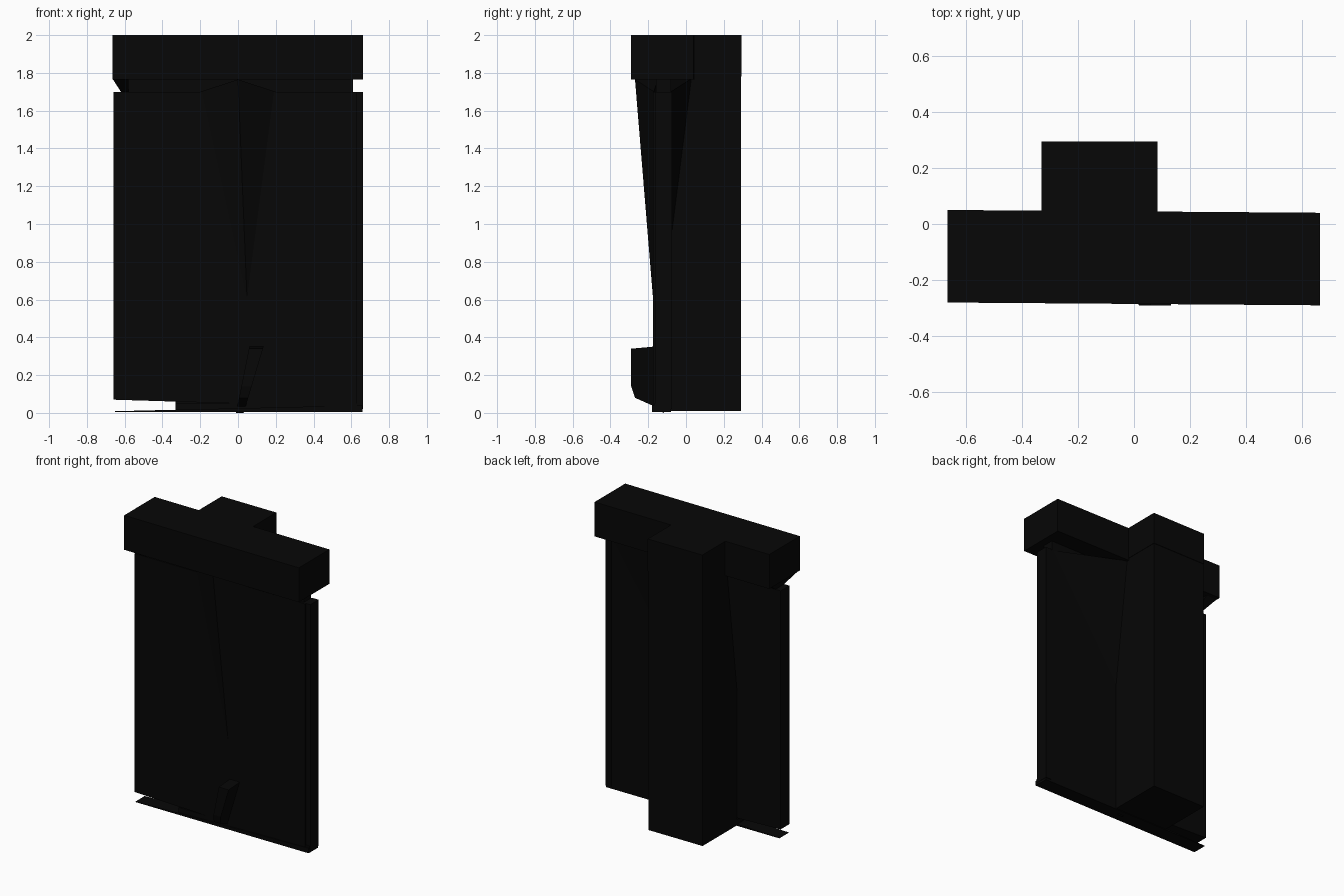
import bpy
import bmesh

if "Cube" in bpy.data.objects:
    bpy.data.objects.remove(bpy.data.objects["Cube"])

# Near-black finish shared by every part
mat = bpy.data.materials.new("dark_finish")
mat.diffuse_color = (0.002, 0.002, 0.002, 1)
mat.use_nodes = True
mat.node_tree.nodes["Principled BSDF"].inputs["Base Color"].default_value = mat.diffuse_color


def finish(name, bm):
    bmesh.ops.recalc_face_normals(bm, faces=bm.faces)
    me = bpy.data.meshes.new(name)
    bm.to_mesh(me)
    bm.free()
    me.materials.append(mat)
    ob = bpy.data.objects.new(name, me)
    bpy.context.collection.objects.link(ob)
    return ob


def prism(name, bottom, top):
    """Solid between two matching rings of points."""
    bm = bmesh.new()
    a = [bm.verts.new(p) for p in bottom]
    b = [bm.verts.new(p) for p in top]
    bm.faces.new(a)
    bm.faces.new(b)
    for i in range(len(a)):
        j = (i + 1) % len(a)
        bm.faces.new((a[i], a[j], b[j], b[i]))
    return finish(name, bm)


def hull(name, points):
    """Faceted wedge through a few points."""
    bm = bmesh.new()
    verts = [bm.verts.new(p) for p in points]
    bmesh.ops.convex_hull(bm, input=verts)
    return finish(name, bm)


def ring(x, y, z):
    return [(x[0], y[0], z), (x[1], y[0], z), (x[1], y[1], z), (x[0], y[1], z)]


def box(name, x, y, z):
    return prism(name, ring(x, y, z[0]), ring(x, y, z[1]))


# Main slab, its lower edge rising towards the left, with a stepped right edge
slab_low = [(-0.66, -0.175, 0.07), (0.63, -0.175, 0.03),
            (0.63, -0.08, 0.03), (-0.66, -0.08, 0.07)]
prism("slab", slab_low, ring((-0.66, 0.63), (-0.175, -0.08), 1.70))
box("slab_edge_strip", (0.62, 0.663), (-0.165, -0.075), (0.02, 1.70))

# Narrow wedge leaning forward under the cap
hull("front_wedge", [(0.0, -0.27, 1.765), (-0.2, -0.17, 1.70),
                     (0.2, -0.17, 1.70), (0.05, -0.17, 0.55), (0.0, -0.15, 1.765)])

# Base sheet under the slab, thin at the left end
prism("base_sheet", ring((-0.65, 0.66), (-0.18, -0.08), 0.006),
      [(-0.65, -0.18, 0.009), (0.66, -0.18, 0.04),
       (0.66, -0.08, 0.04), (-0.65, -0.08, 0.009)])
box("base_block", (-0.33, 0.66), (-0.17, -0.08), (0.01, 0.05))

# Recessed neck and the flare at its left end
box("neck", (-0.61, 0.61), (-0.16, -0.08), (1.69, 1.77))
prism("neck_flare", ring((-0.62, -0.58), (-0.17, -0.08), 1.70),
      ring((-0.665, -0.58), (-0.27, 0.03), 1.77))

# Top cap, very slightly skewed in plan
cap = [(-0.665, -0.28), (0.663, -0.29), (0.663, 0.04), (-0.665, 0.05)]
prism("top_cap", [(x, y, 1.765) for x, y in cap], [(x, y, 2.0) for x, y in cap])

# Rear column and its cap
box("rear_column", (-0.33, 0.08), (-0.08, 0.292), (0.01, 1.79))
box("rear_column_cap", (-0.33, 0.083), (0.0, 0.295), (1.78, 2.0))

# Tapering facets between the slab back and the column sides
for side, inner, outer in (("left", -0.32, -0.62), ("right", 0.07, 0.60)):
    hull(side + "_rear_facet", [(inner, 0.03, 1.77), (inner, -0.09, 1.77),
                                (outer, -0.08, 1.70), (inner, -0.08, 0.9)])

# Leaning foot at the front: side profile sheared towards the right
profile = [(-0.29, 0.34), (-0.29, 0.14), (-0.27, 0.08), (-0.18, 0.04),
           (-0.12, 0.0), (-0.10, 0.03), (-0.10, 0.36), (-0.18, 0.35)]
prism("front_foot",
      [(-0.01 + 0.2 * z, y, z) for y, z in profile],
      [(0.03 + 0.3 * z, y, z) for y, z in profile])
